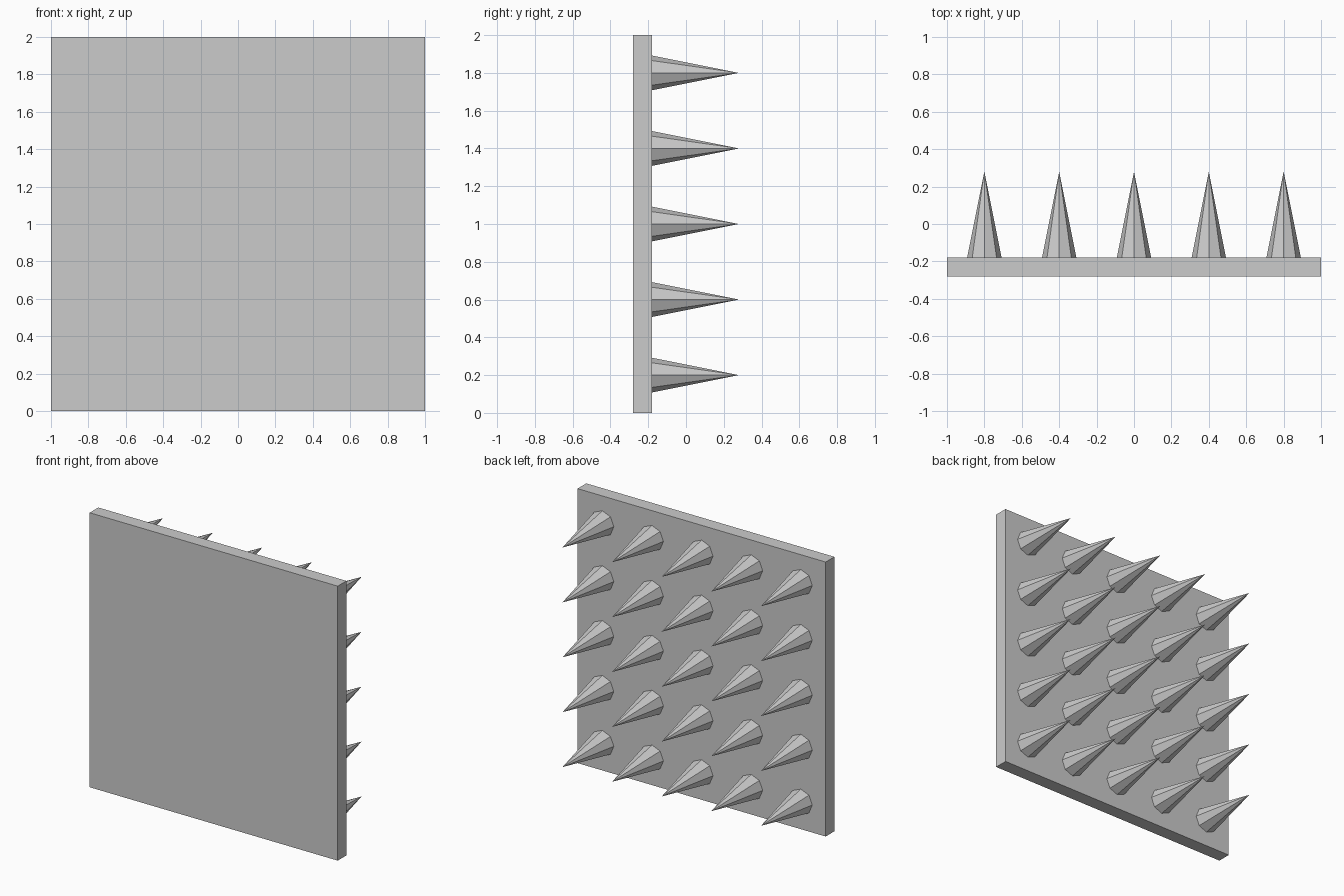
import bpy
from math import pi

if "Cube" in bpy.data.objects:
    bpy.data.objects.remove(bpy.data.objects["Cube"])

# Backing plate
bpy.ops.mesh.primitive_cube_add(size=1, location=(0, -0.23, 1))
plate = bpy.context.object
plate.name = "wall_plate"
plate.scale = (2, 0.1, 2)
bpy.ops.object.transform_apply(location=False, rotation=False, scale=True)

# Eight-sided spike, root slightly sunk into the plate
bpy.ops.mesh.primitive_cone_add(vertices=8, radius1=0.1, radius2=0, depth=0.5,
                                location=(-0.8, 0.03, 0.2), rotation=(-pi / 2, 0, 0))
spikes = bpy.context.object
spikes.name = "spikes"
bpy.ops.object.transform_apply(location=False, rotation=True, scale=False)

# Repeat in a 5 x 5 grid
for axis in (0, 2):
    array = spikes.modifiers.new("grid", 'ARRAY')
    array.count = 5
    array.use_relative_offset = False
    array.use_constant_offset = True
    offset = [0, 0, 0]
    offset[axis] = 0.4
    array.constant_offset_displace = offset
